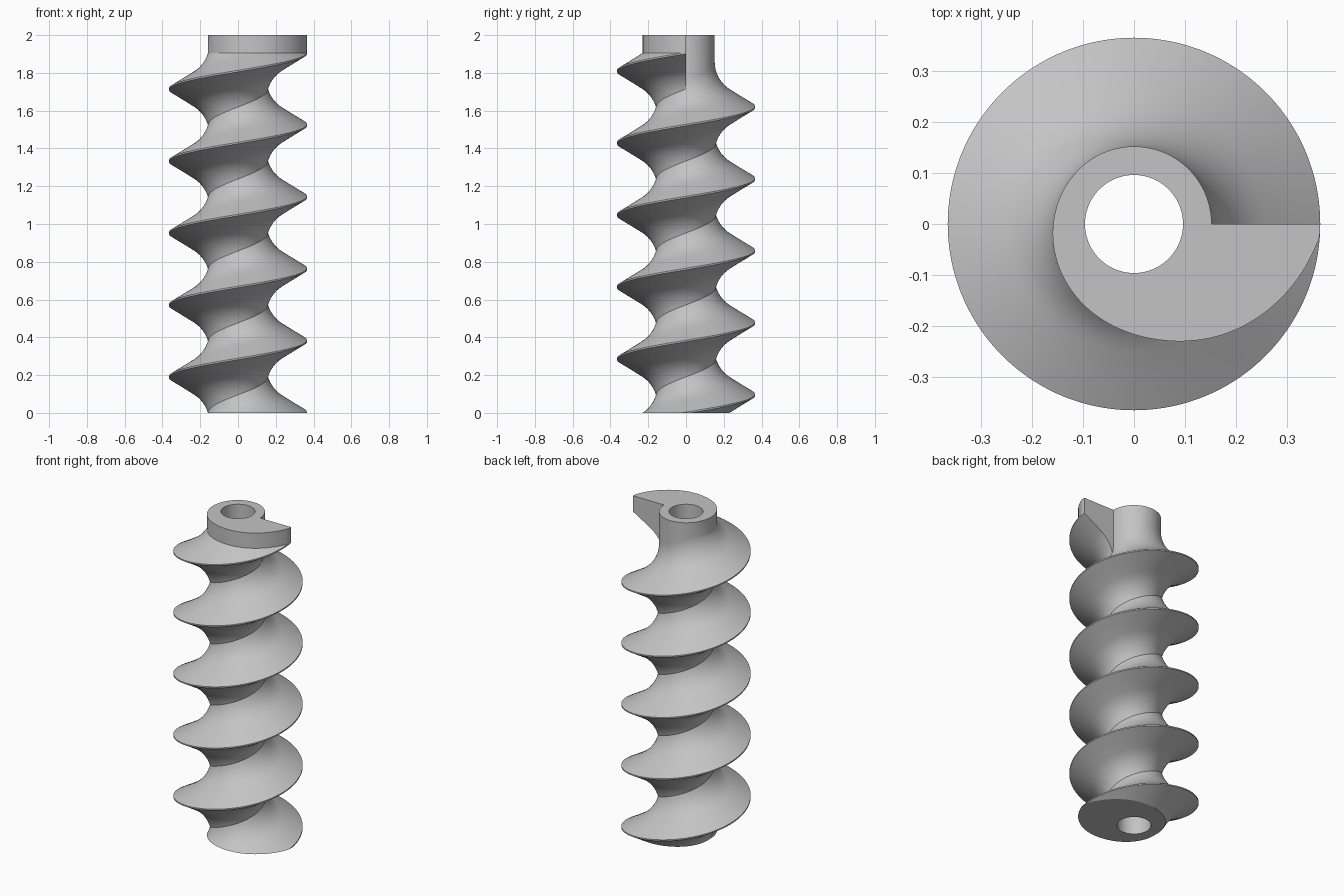
import bpy, bmesh, math

if "Cube" in bpy.data.objects:
    bpy.data.objects.remove(bpy.data.objects["Cube"])

PITCH, TURNS, HEIGHT = 0.381, 5, 2.0
HALF = PITCH / 2
CUT = PITCH * TURNS            # thread is sliced here and carried straight up
CORE, CREST, BORE = 0.152, 0.365, 0.096
FLAT = 0.004                   # half width of the crest land
ROOT, FILLET = 0.24, 0.195     # fillet tangent point on the core and its radius
SLOPE = math.sqrt(3)
FLANK_END = ROOT - FILLET * math.sin(math.radians(60))
COLUMNS = 160


def thread_radius(d):
    """Radius at axial distance d from the crest: land, flank, fillet, core."""
    if d <= FLAT:
        return CREST
    if d < FLANK_END:
        return CREST - SLOPE * (d - FLAT)
    if d < ROOT:
        return CORE + FILLET - math.sqrt(FILLET ** 2 - (ROOT - d) ** 2)
    return CORE


def surface_radius(turn, z):
    """Radius at height z where the angle is given in turns."""
    crests = [PITCH * (k + turn) for k in range(-1, TURNS)]
    return thread_radius(min(abs(z - c) for c in crests))


# Axial steps following the thread profile from root to crest to root
upper = [FLAT, (FLAT + FLANK_END) / 2]
upper += [FLANK_END + (HALF - FLANK_END) * i / 9 for i in range(10)]
steps = [-d for d in reversed(upper)] + upper
run_out = [HALF + (ROOT - HALF) * i / 4 for i in range(1, 5)]


def column(turn):
    """Closed section outline (radius, height) at one angle."""
    heights = [PITCH * (k + turn) + d for k in range(-1, TURNS) for d in steps]
    heights += [PITCH * (TURNS - 1 + turn) + d for d in run_out] + [CUT]
    outline = [(BORE, 0.0)]
    for z in heights:
        z = min(max(z, 0.0), CUT)
        outline.append((surface_radius(turn, z), z))
    outline += [(outline[-1][0], HEIGHT), (CORE, HEIGHT), (BORE, HEIGHT)]
    return outline


# Sweep the section around the axis
bm = bmesh.new()
grid = []
for j in range(COLUMNS + 1):
    a = math.tau * j / COLUMNS
    grid.append([bm.verts.new((r * math.cos(a), r * math.sin(a), z))
                 for r, z in column(j / COLUMNS)])
for left, right in zip(grid, grid[1:]):
    for i in range(len(left)):
        k = (i + 1) % len(left)
        bm.faces.new((left[i], right[i], right[k], left[k]))
bmesh.ops.remove_doubles(bm, verts=bm.verts, dist=1e-5)

# Close the flat end face of the thread
bmesh.ops.holes_fill(bm, edges=[e for e in bm.edges if e.is_boundary], sides=0)
bmesh.ops.recalc_face_normals(bm, faces=bm.faces)

mesh = bpy.data.meshes.new("feed_screw")
bm.to_mesh(mesh)
bm.free()
screw = bpy.data.objects.new("feed_screw", mesh)
bpy.context.collection.objects.link(screw)

# Plain grey metal
grey = bpy.data.materials.new("plain_grey")
grey.use_nodes = True
grey.diffuse_color = (0.55, 0.55, 0.55, 1)
grey.node_tree.nodes["Principled BSDF"].inputs["Base Color"].default_value = (0.55, 0.55, 0.55, 1)
mesh.materials.append(grey)

bpy.ops.object.select_all(action="DESELECT")
screw.select_set(True)
bpy.context.view_layer.objects.active = screw
bpy.ops.object.shade_smooth_by_angle(angle=math.radians(25))
